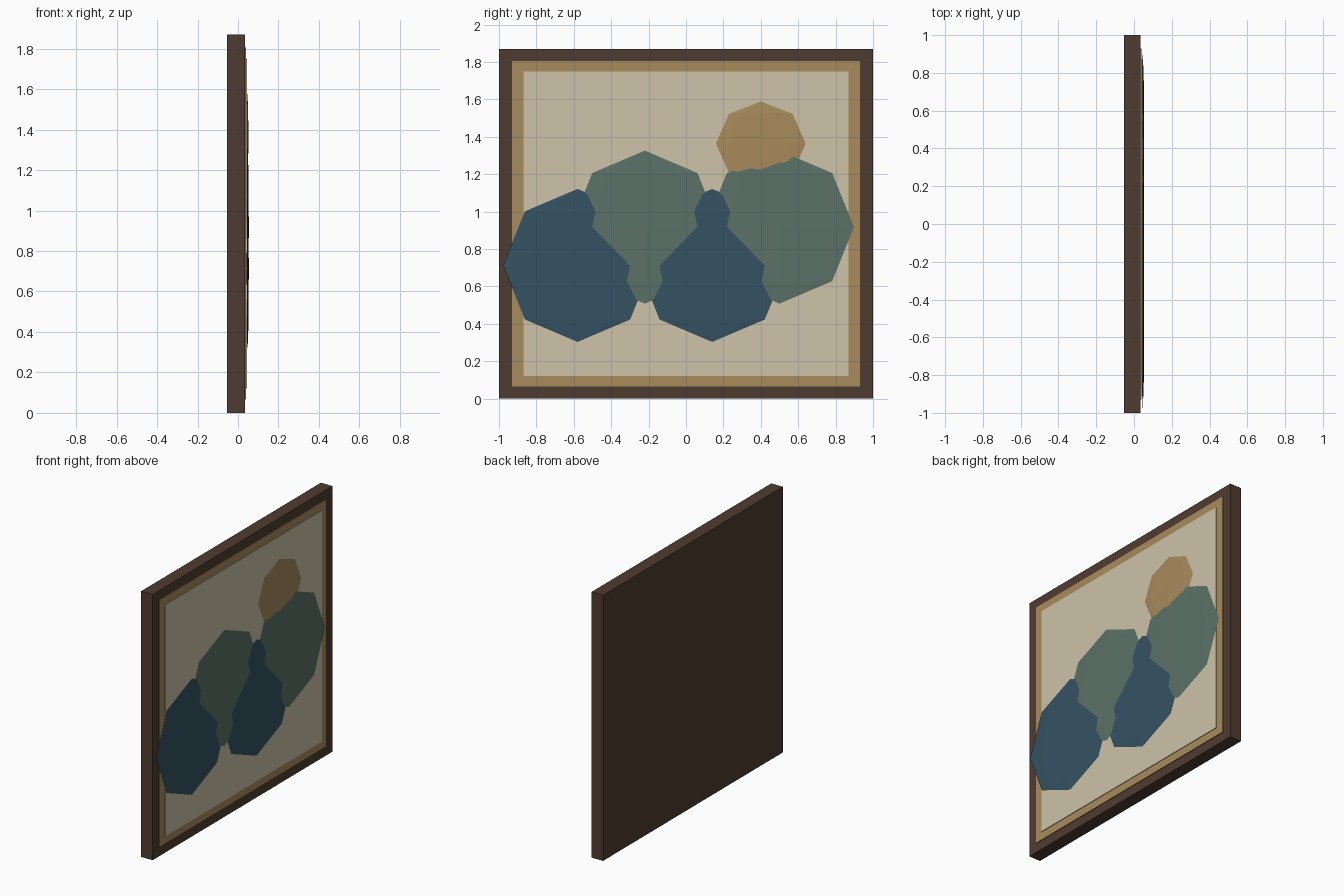
import bpy

if "Cube" in bpy.data.objects:
    bpy.data.objects.remove(bpy.data.objects["Cube"])


def material(name, rgb):
    m = bpy.data.materials.new(name)
    m.diffuse_color = [(c / 255) ** 2.2 for c in rgb] + [1]
    m.use_nodes = True
    m.node_tree.nodes["Principled BSDF"].inputs["Base Color"].default_value = m.diffuse_color
    return m


wood = material("dark_wood", (80, 62, 52))
ochre = material("ochre", (166, 138, 92))
cream = material("cream", (204, 194, 167))
green = material("grey_green", (91, 113, 103))
blue = material("slate_blue", (56, 83, 99))


def panel(name, x0, x1, half_y, z0, z1, mat):
    bpy.ops.mesh.primitive_cube_add(size=1, location=((x0 + x1) / 2, 0, (z0 + z1) / 2))
    ob = bpy.context.object
    ob.name = name
    ob.scale = (x1 - x0, 2 * half_y, z1 - z0)
    ob.data.materials.append(mat)


def blob(name, x, y, z, ry, rz, mat):
    # flattened low-poly sphere with an octagonal outline
    bpy.ops.mesh.primitive_uv_sphere_add(segments=8, ring_count=4, radius=1, location=(x, y, z))
    ob = bpy.context.object
    ob.name = name
    ob.scale = (0.007, ry, rz)
    ob.data.materials.append(mat)


# Stacked rectangular boards facing +x
panel("frame_board", -0.054, 0.035, 1.0, 0.0, 1.87, wood)
panel("inner_border", 0.025, 0.040, 0.93, 0.065, 1.805, ochre)
panel("canvas", 0.030, 0.0445, 0.87, 0.122, 1.75, cream)

# Sun and overlapping hills
blob("sun", 0.0447, 0.40, 1.364, 0.24, 0.225, ochre)
for i in range(2):
    dy = 0.72 * i
    blob(f"far_hill_{i + 1}", 0.0465, -0.22 + dy, 0.917, 0.398, 0.409, green)
    blob(f"near_hill_{i + 1}", 0.0465, -0.58 + dy, 0.712, 0.398, 0.409, blue)
